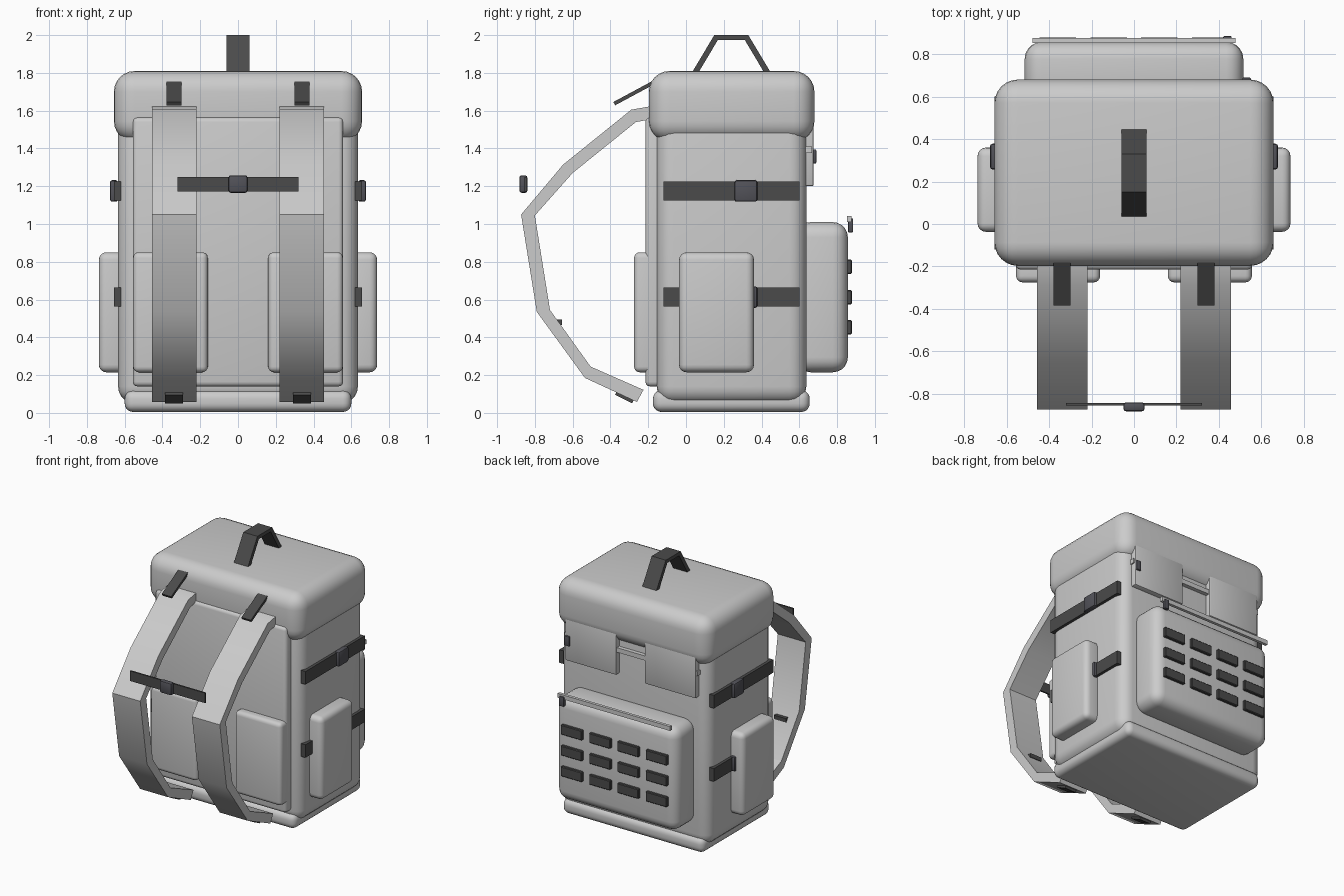
import bpy, bmesh, math

if "Cube" in bpy.data.objects:
    bpy.data.objects.remove(bpy.data.objects["Cube"])


def material(name, rgb):
    m = bpy.data.materials.new(name)
    m.diffuse_color = (*rgb, 1)
    m.use_nodes = True
    m.node_tree.nodes["Principled BSDF"].inputs["Base Color"].default_value = m.diffuse_color
    return m


WEB = material("dark_webbing", (0.07, 0.07, 0.07))
CLIP = material("buckle_plastic", (0.085, 0.085, 0.1))


def finish(name, bm, mat):
    bmesh.ops.recalc_face_normals(bm, faces=bm.faces)
    mesh = bpy.data.meshes.new(name)
    bm.to_mesh(mesh)
    bm.free()
    ob = bpy.data.objects.new(name, mesh)
    bpy.context.collection.objects.link(ob)
    if mat:
        mesh.materials.append(mat)
    return ob


def box(name, x, y, z, bevel=0.0, mat=None, seg=5):
    """Rounded box from (min, max) ranges."""
    bm = bmesh.new()
    bmesh.ops.create_cube(bm, size=1)
    for v in bm.verts:
        v.co = [(r[0] + r[1]) / 2 + c * (r[1] - r[0]) for c, r in zip(v.co, (x, y, z))]
    if bevel:
        bmesh.ops.bevel(bm, geom=bm.edges[:], offset=bevel, segments=seg,
                        profile=0.5, affect='EDGES', clamp_overlap=True)
    return finish(name, bm, mat)


def band(name, xc, width, outer, inner, mat=None):
    """Flat band: strip between two y-z paths, given a width along x."""
    bm = bmesh.new()
    rings = []
    for o, i in zip(outer, inner):
        rings.append([bm.verts.new((xc + sx * width / 2, *p))
                      for sx, p in ((-1, o), (1, o), (1, i), (-1, i))])
    for a, b in zip(rings, rings[1:]):
        for k in range(4):
            bm.faces.new((a[k], a[(k + 1) % 4], b[(k + 1) % 4], b[k]))
    bm.faces.new(rings[0])
    bm.faces.new(rings[-1])
    return finish(name, bm, mat)


def strip(name, xc, width, p, q, thick, mat):
    """Straight band from p to q in the y-z plane."""
    dy, dz = q[0] - p[0], q[1] - p[1]
    n = math.hypot(dy, dz)
    oy, oz = -dz / n * thick / 2, dy / n * thick / 2
    return band(name, xc, width, [(p[0] + oy, p[1] + oz), (q[0] + oy, q[1] + oz)],
                [(p[0] - oy, p[1] - oz), (q[0] - oy, q[1] - oz)], mat)


def span(s, a, b):
    """Mirrored x range."""
    return (a, b) if s > 0 else (-b, -a)


# Main bag
box("main_body", (-0.635, 0.635), (-0.155, 0.637), (0.05, 1.62), 0.09)
box("base_pad", (-0.6, 0.6), (-0.175, 0.655), (0.005, 0.12), 0.045)
box("lid", (-0.657, 0.657), (-0.197, 0.68), (1.435, 1.81), 0.11, seg=6)
box("back_panel", (-0.557, 0.557), (-0.215, -0.1), (0.14, 1.565), 0.025, seg=3)
box("rear_pocket", (-0.515, 0.515), (0.58, 0.857), (0.215, 1.01), 0.08)

# Carry handle on the lid
band("top_handle", 0, 0.12,
     [(0.03, 1.8), (0.15, 2.0), (0.33, 2.0), (0.45, 1.8)],
     [(0.065, 1.8), (0.168, 1.973), (0.312, 1.973), (0.415, 1.8)], WEB)

# Shoulder strap side profile
OUTER = [(-0.15, 1.63), (-0.29, 1.605), (-0.65, 1.315), (-0.873, 1.05),
         (-0.79, 0.535), (-0.535, 0.185), (-0.26, 0.058)]
INNER = [(-0.15, 1.56), (-0.265, 1.54), (-0.6, 1.27), (-0.8, 1.045),
         (-0.72, 0.545), (-0.505, 0.245), (-0.225, 0.122)]

for s, side in ((-1, "left"), (1, "right")):
    # Pads and side pockets
    box(f"{side}_lumbar_pad", span(s, 0.16, 0.555), (-0.275, -0.15), (0.215, 0.85), 0.03, seg=4)
    box(f"{side}_side_pocket", span(s, 0.58, 0.737), (-0.037, 0.36), (0.215, 0.85), 0.04, seg=4)

    # Shoulder straps and their webbing
    x = s * 0.338
    band(f"{side}_shoulder_strap", x, 0.237, OUTER, INNER)
    strip(f"{side}_load_lifter", x, 0.08, (-0.17, 1.75), (-0.38, 1.637), 0.02, WEB)
    strip(f"{side}_strap_end", x, 0.095, (-0.37, 0.107), (-0.28, 0.062), 0.025, WEB)
    box(f"{side}_strap_adjuster", (x - 0.05, x + 0.05), (-0.71, -0.657), (0.465, 0.495), 0, WEB)

    # Side compression straps with buckles
    for level, z in (("upper", 1.175), ("lower", 0.613)):
        box(f"{side}_{level}_strap", span(s, 0.62, 0.657), (-0.12, 0.6), (z - 0.05, z + 0.05), 0, WEB)
        box(f"{side}_{level}_buckle", span(s, 0.635, 0.678), (0.257, 0.378), (z - 0.057, z + 0.057),
            0.012, CLIP, 2)

    # Flaps hanging below the lid at the rear
    box(f"{side}_rear_flap", span(s, 0.12, 0.555), (0.58, 0.676), (1.2, 1.62), 0.01, seg=2)

# Chest strap
box("chest_strap", (-0.32, 0.32), (-0.855, -0.843), (1.173, 1.25), 0, WEB)
box("chest_buckle", (-0.05, 0.05), (-0.882, -0.84), (1.165, 1.258), 0.012, CLIP, 2)

# Zips with pulls
box("flap_zip", (-0.565, 0.565), (0.62, 0.668), (1.375, 1.41))
box("flap_zip_pull", (0.51, 0.55), (0.665, 0.69), (1.32, 1.395), 0.006, CLIP, 2)
box("pocket_zip", (-0.478, 0.478), (0.853, 0.876), (1.01, 1.043))
box("pocket_zip_pull", (0.42, 0.46), (0.858, 0.885), (0.955, 1.03), 0.006, CLIP, 2)

# Grid of webbing loops on the rear pocket
for r in range(3):
    for c in range(4):
        x, z = -0.36 + 0.24 * c, 0.453 + 0.16 * r
        box(f"webbing_loop_{r}_{c}", (x - 0.09, x + 0.09), (0.84, 0.878),
            (z - 0.038, z + 0.038), 0.005, WEB, 1)

# Smooth shading that keeps hard edges
for ob in bpy.context.collection.objects:
    ob.select_set(True)
    bpy.context.view_layer.objects.active = ob
bpy.ops.object.shade_smooth_by_angle(angle=math.radians(30))
